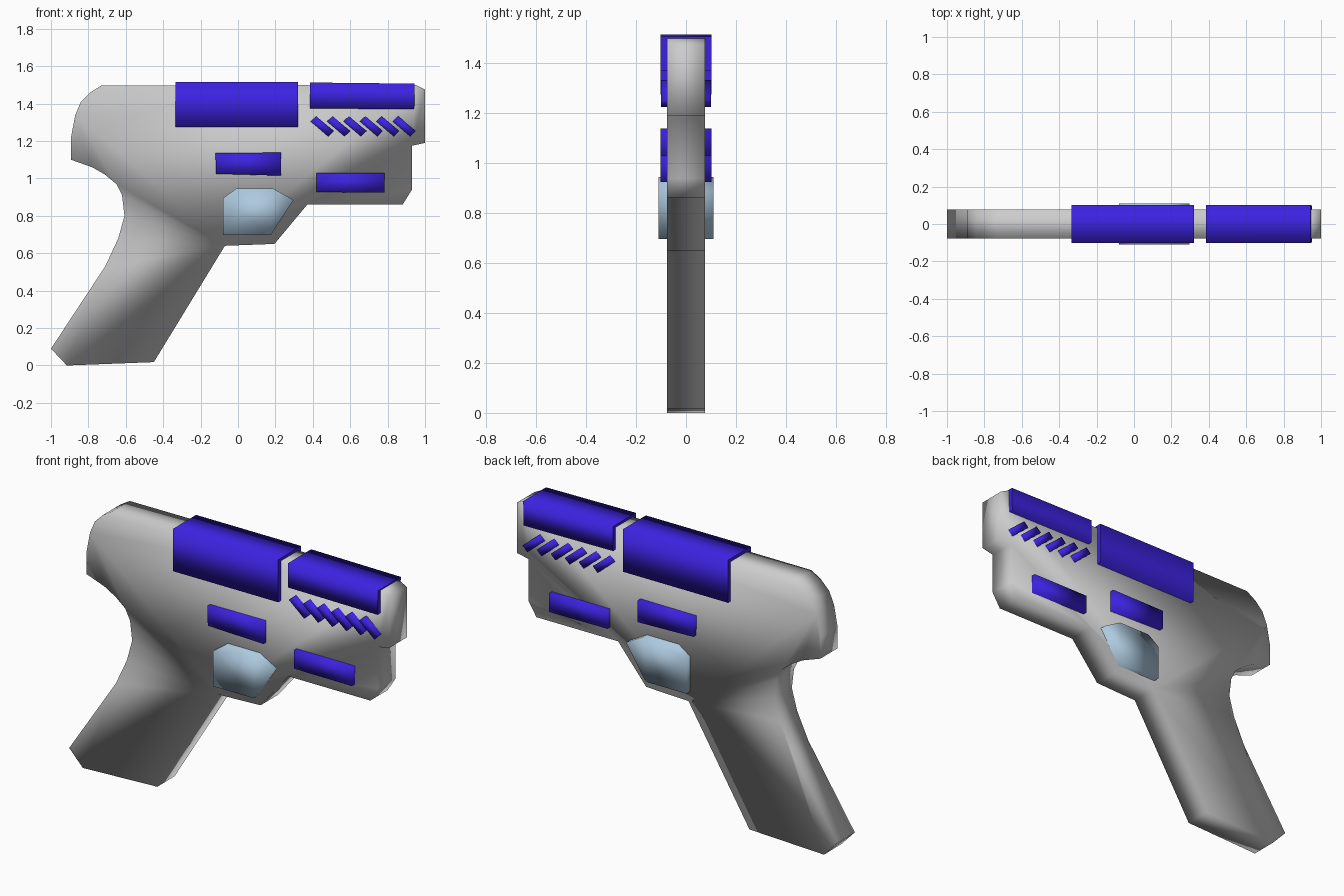
import bpy, bmesh


def material(name, rgb):
    m = bpy.data.materials.new(name)
    m.diffuse_color = (*rgb, 1.0)
    return m


GREY = material("light_grey", (0.60, 0.60, 0.60))
BLUE = material("violet_blue", (0.045, 0.016, 0.74))
PALE = material("pale_blue", (0.42, 0.59, 0.74))


def slab(name, outline, half, mat, flat_ends=False):
    """Extrude an x-z outline symmetrically across y, with soft shading."""
    bm = bmesh.new()
    face = bm.faces.new([bm.verts.new((x, -half, z)) for x, z in outline])
    new = bmesh.ops.extrude_face_region(bm, geom=[face])["geom"]
    for v in new:
        if isinstance(v, bmesh.types.BMVert):
            v.co.y = half
    bmesh.ops.recalc_face_normals(bm, faces=bm.faces[:])
    for f in bm.faces:
        f.smooth = not (flat_ends and abs(f.normal.x) > 0.9)
    mesh = bpy.data.meshes.new(name)
    bm.to_mesh(mesh)
    bm.free()
    mesh.materials.append(mat)
    obj = bpy.data.objects.new(name, mesh)
    bpy.context.collection.objects.link(obj)
    return obj


# Grip, frame and barrel as one silhouette
slab("body", [
    (-1.0, 0.09), (-0.915, 0.0), (-0.45, 0.018), (-0.07, 0.64), (0.195, 0.65),
    (0.37, 0.86), (0.88, 0.86), (0.93, 0.94), (0.93, 1.175), (1.0, 1.19),
    (1.0, 1.475), (0.95, 1.50), (-0.73, 1.497), (-0.79, 1.46), (-0.84, 1.41),
    (-0.87, 1.34), (-0.893, 1.22), (-0.893, 1.10), (-0.78, 1.06),
    (-0.71, 1.02), (-0.65, 0.97), (-0.62, 0.91), (-0.607, 0.80),
    (-0.64, 0.68), (-0.71, 0.53)], 0.077, GREY)

# Covers wrapped over the top
slab("rear_cover", [(-0.333, 1.275), (0.322, 1.275), (0.322, 1.515),
                    (-0.333, 1.515)], 0.102, BLUE, True)
slab("front_cover", [(0.385, 1.375), (0.942, 1.37), (0.945, 1.507),
                     (0.385, 1.513)], 0.102, BLUE, True)

# Side panels, showing on both sides
slab("middle_panel", [(-0.117, 1.025), (0.23, 1.015), (0.23, 1.138),
                      (-0.12, 1.136)], 0.102, BLUE)
slab("lower_panel", [(0.42, 0.927), (0.783, 0.925), (0.783, 1.03),
                     (0.42, 1.03)], 0.102, BLUE)

# Row of slanted vents
for i in range(6):
    dx = i * 0.0877
    slab(f"vent_{i + 1}", [(0.388 + dx, 1.305), (0.482 + dx, 1.225),
                           (0.512 + dx, 1.254), (0.418 + dx, 1.333)],
         0.10, BLUE)

# Trigger plate
slab("trigger_plate", [(-0.08, 0.697), (0.175, 0.697), (0.297, 0.885),
                       (0.19, 0.945), (-0.01, 0.945), (-0.08, 0.895)],
     0.11, PALE)
